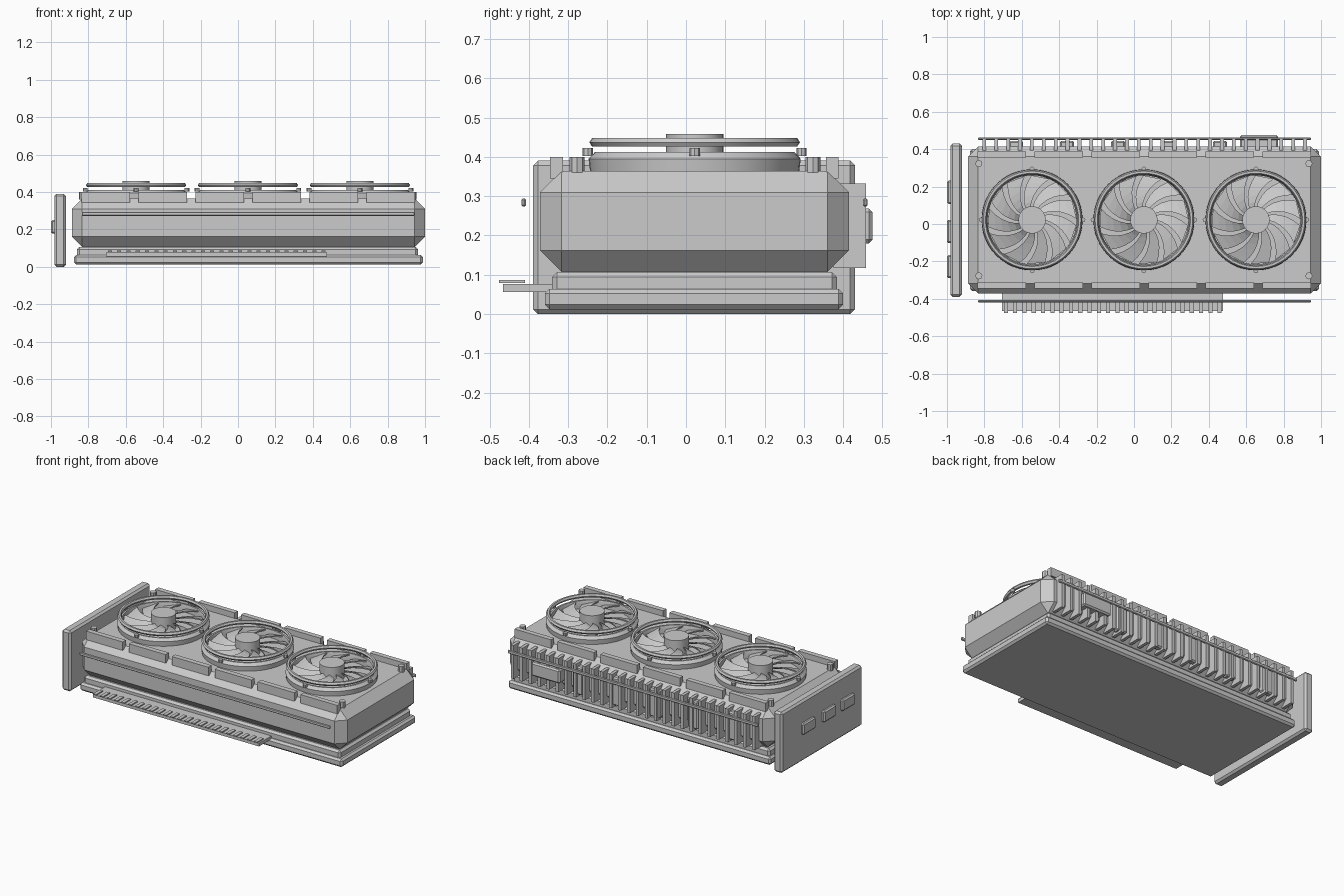
import bpy, bmesh, math
from mathutils import Matrix, Vector

if "Cube" in bpy.data.objects:
    bpy.data.objects.remove(bpy.data.objects["Cube"])

grey = bpy.data.materials.new("plain grey")
grey.diffuse_color = (0.6, 0.6, 0.6, 1)
grey.use_nodes = True
grey.node_tree.nodes["Principled BSDF"].inputs["Base Color"].default_value = grey.diffuse_color


def finish(name, bm, smooth=False):
    bmesh.ops.recalc_face_normals(bm, faces=bm.faces)
    me = bpy.data.meshes.new(name)
    bm.to_mesh(me)
    bm.free()
    me.materials.append(grey)
    ob = bpy.data.objects.new(name, me)
    bpy.context.collection.objects.link(ob)
    if smooth:
        bpy.ops.object.select_all(action='DESELECT')
        ob.select_set(True)
        bpy.context.view_layer.objects.active = ob
        bpy.ops.object.shade_smooth_by_angle(angle=math.radians(30))
    return ob


def box(name, x, y, z, bevel=0):
    """Box from (min, max) ranges with an optional chamfer."""
    bm = bmesh.new()
    bmesh.ops.create_cube(bm, size=1)
    for v in bm.verts:
        v.co = [r[0] + (c + 0.5) * (r[1] - r[0]) for r, c in zip((x, y, z), v.co)]
    if bevel:
        bmesh.ops.bevel(bm, geom=bm.edges[:], offset=bevel, segments=1,
                        affect='EDGES', clamp_overlap=True)
    return finish(name, bm)


def cylinder(name, x, y, z, radius, sides):
    bm = bmesh.new()
    bmesh.ops.create_cone(bm, cap_ends=True, segments=sides, radius1=radius, radius2=radius,
                          depth=z[1] - z[0],
                          matrix=Matrix.Translation((x, y, (z[0] + z[1]) / 2)))
    return finish(name, bm, sides > 12)


def ring(name, x, y, profile, sides=48):
    """Closed (radius, z) profile turned about a vertical axis."""
    bm = bmesh.new()
    loops = []
    for i in range(sides):
        a = 2 * math.pi * i / sides
        loops.append([bm.verts.new((x + r * math.cos(a), y + r * math.sin(a), z))
                      for r, z in profile])
    n = len(profile)
    for i in range(sides):
        p, q = loops[i], loops[(i + 1) % sides]
        for j in range(n):
            k = (j + 1) % n
            bm.faces.new((p[j], q[j], q[k], p[k]))
    return finish(name, bm, True)


def blades(name, x, y, count=11, steps=5):
    """Swept, pitched fan blades as thin solid strips."""
    bm = bmesh.new()
    for b in range(count):
        a0 = 2 * math.pi * b / count
        rows = []
        for s in range(steps + 1):
            t = s / steps
            r = 0.06 + 0.178 * t
            lead = a0 - 0.55 * t
            row = []
            for da, z in ((0, 0.410), (0.42, 0.388), (0.42, 0.380), (0, 0.402)):
                a = lead + da
                row.append(bm.verts.new((x + r * math.cos(a), y + r * math.sin(a), z)))
            rows.append(row)
        for p, q in zip(rows, rows[1:]):
            for j in range(4):
                k = (j + 1) % 4
                bm.faces.new((p[j], p[k], q[k], q[j]))
        bm.faces.new(rows[0])
        bm.faces.new(rows[-1])
    return finish(name, bm)


# Main body
box("shroud", (-0.888, 1.0), (-0.372, 0.415), (0.107, 0.364), 0.055)
box("backplate", (-0.877, 0.988), (-0.359, 0.40), (0.012, 0.064), 0.012)
box("circuit_board", (-0.86, 0.963), (-0.341, 0.384), (0.05, 0.107), 0.013)

# Mounting bracket with ports
box("bracket", (-0.982, -0.92), (-0.389, 0.43), (0.0, 0.39), 0.012)
for i, yc in enumerate((0.17, -0.04, -0.228)):
    box(f"port_{i}", (-1.0, -0.97), (yc - 0.062, yc + 0.062), (0.177, 0.25), 0.008)

# Edge connector and contact fingers
box("edge_connector", (-0.706, 0.476), (-0.466, -0.335), (0.056, 0.076))
for i in range(24):
    xc = -0.685 + i * 0.0497
    box(f"contact_{i}", (xc - 0.011, xc + 0.011), (-0.476, -0.41), (0.079, 0.086))

# Long trim rods, front and back
for name, yc in (("front_trim_rod", -0.413), ("back_trim_rod", 0.456)):
    box(name, (-0.835, 0.946), (yc - 0.006, yc + 0.006), (0.273, 0.294), 0.004)

# Heatsink fins and heat pipes on the back
for i in range(28):
    xc = -0.80 + i * 0.0635
    box(f"fin_{i}", (xc - 0.01, xc + 0.01), (0.375, 0.458), (0.117, 0.332))
for i in range(5):
    xc = -0.63 + i * 0.2725
    box(f"heat_pipe_{i}", (xc - 0.037, xc + 0.037), (0.405, 0.445), (0.13, 0.31), 0.008)
box("power_socket", (0.567, 0.77), (0.40, 0.475), (0.18, 0.268), 0.009)

# Segmented rails along both top edges
for i in range(6):
    xc = 0.055 + (i - 2.5) * 0.305
    box(f"front_rail_{i}", (xc - 0.13, xc + 0.13), (-0.346, -0.313), (0.345, 0.40))
    box(f"back_rail_{i}", (xc - 0.13, xc + 0.13), (0.356, 0.388), (0.345, 0.40))

# Corner screws
for i, (xc, yc) in enumerate(((-0.83, 0.323), (-0.83, -0.277), (0.935, 0.323), (0.935, -0.277))):
    cylinder(f"corner_screw_{i}", xc, yc, (0.36, 0.40), 0.019, 8)

# Three fans: collar, guard ring, hub, blades, pegs
collar = [(0.238, 0.362), (0.266, 0.362), (0.270, 0.395), (0.254, 0.412),
          (0.243, 0.412), (0.238, 0.395)]
guard = [(0.243, 0.437), (0.249, 0.426), (0.261, 0.426), (0.268, 0.437),
         (0.261, 0.448), (0.249, 0.448)]
for i, xc in enumerate((-0.545, 0.053, 0.652)):
    yc = 0.022
    ring(f"fan_collar_{i}", xc, yc, collar)
    ring(f"fan_guard_{i}", xc, yc, guard)
    cylinder(f"fan_hub_{i}", xc, yc, (0.362, 0.458), 0.073, 24)
    blades(f"fan_blades_{i}", xc, yc)
    for k in range(4):
        a = k * math.pi / 2
        cylinder(f"fan_peg_{i}_{k}", xc + 0.272 * math.cos(a), yc + 0.272 * math.sin(a),
                 (0.402, 0.422), 0.013, 8)
